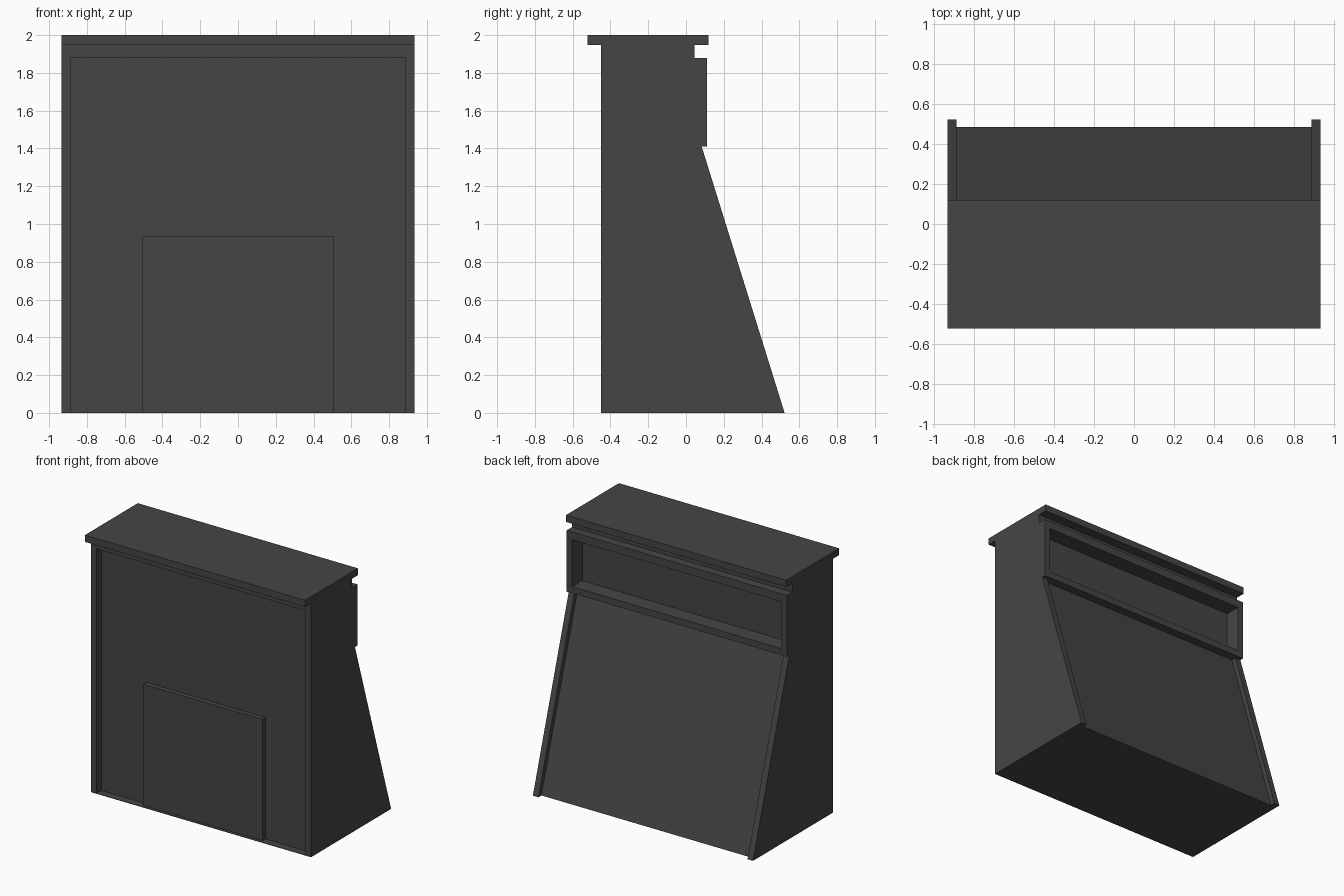
import bpy, bmesh

if "Cube" in bpy.data.objects:
    bpy.data.objects.remove(bpy.data.objects["Cube"])

SIDE, INNER = 0.935, 0.888

# Dark charcoal finish shared by every part
charcoal = bpy.data.materials.new("charcoal")
charcoal.diffuse_color = (0.06, 0.06, 0.06, 1)
charcoal.use_nodes = True
charcoal.node_tree.nodes["Principled BSDF"].inputs["Base Color"].default_value = charcoal.diffuse_color


def prism(name, profile, x0, x1):
    """Extrude a (y, z) outline along x."""
    bm = bmesh.new()
    face = bm.faces.new([bm.verts.new((x0, y, z)) for y, z in profile])
    ext = bmesh.ops.extrude_face_region(bm, geom=[face])
    moved = [v for v in ext["geom"] if isinstance(v, bmesh.types.BMVert)]
    bmesh.ops.translate(bm, verts=moved, vec=(x1 - x0, 0, 0))
    bmesh.ops.recalc_face_normals(bm, faces=bm.faces)
    mesh = bpy.data.meshes.new(name)
    bm.to_mesh(mesh)
    bm.free()
    mesh.materials.append(charcoal)
    ob = bpy.data.objects.new(name, mesh)
    bpy.context.collection.objects.link(ob)
    return ob


def box(name, half_x, y0, y1, z0, z1):
    return prism(name, [(y0, z0), (y1, z0), (y1, z1), (y0, z1)], -half_x, half_x)


# Side panels with sloped rear edge and notch under the top
side_outline = [(-0.45, 0), (0.522, 0), (0.083, 1.41), (0.112, 1.41),
                (0.112, 1.88), (0.045, 1.88), (0.045, 1.948), (-0.45, 1.948)]
prism("side_panel_right", side_outline, INNER, SIDE)
prism("side_panel_left", side_outline, -SIDE, -INNER)

# Core: recessed front panel, sloped rear panel and back wall of the rear niche
prism("cabinet_core", [(-0.39, 0.003), (0.485, 0.003), (0.045, 1.41), (-0.01, 1.41),
                       (-0.01, 1.88), (-0.39, 1.88)], -INNER, INNER)
box("floor_plate", INNER, -0.45, 0.485, 0, 0.003)

# Header under the top slab
box("header", INNER, -0.45, 0.045, 1.88, 1.948)
box("top_slab", SIDE, -0.522, 0.12, 1.948, 2.0)

# Rear niche rails
box("niche_bottom_rail", INNER, -0.01, 0.112, 1.41, 1.46)
box("niche_top_rail", INNER, -0.01, 0.112, 1.82, 1.88)

# Raised front door
box("front_door", 0.505, -0.427, -0.39, 0.003, 0.935)
